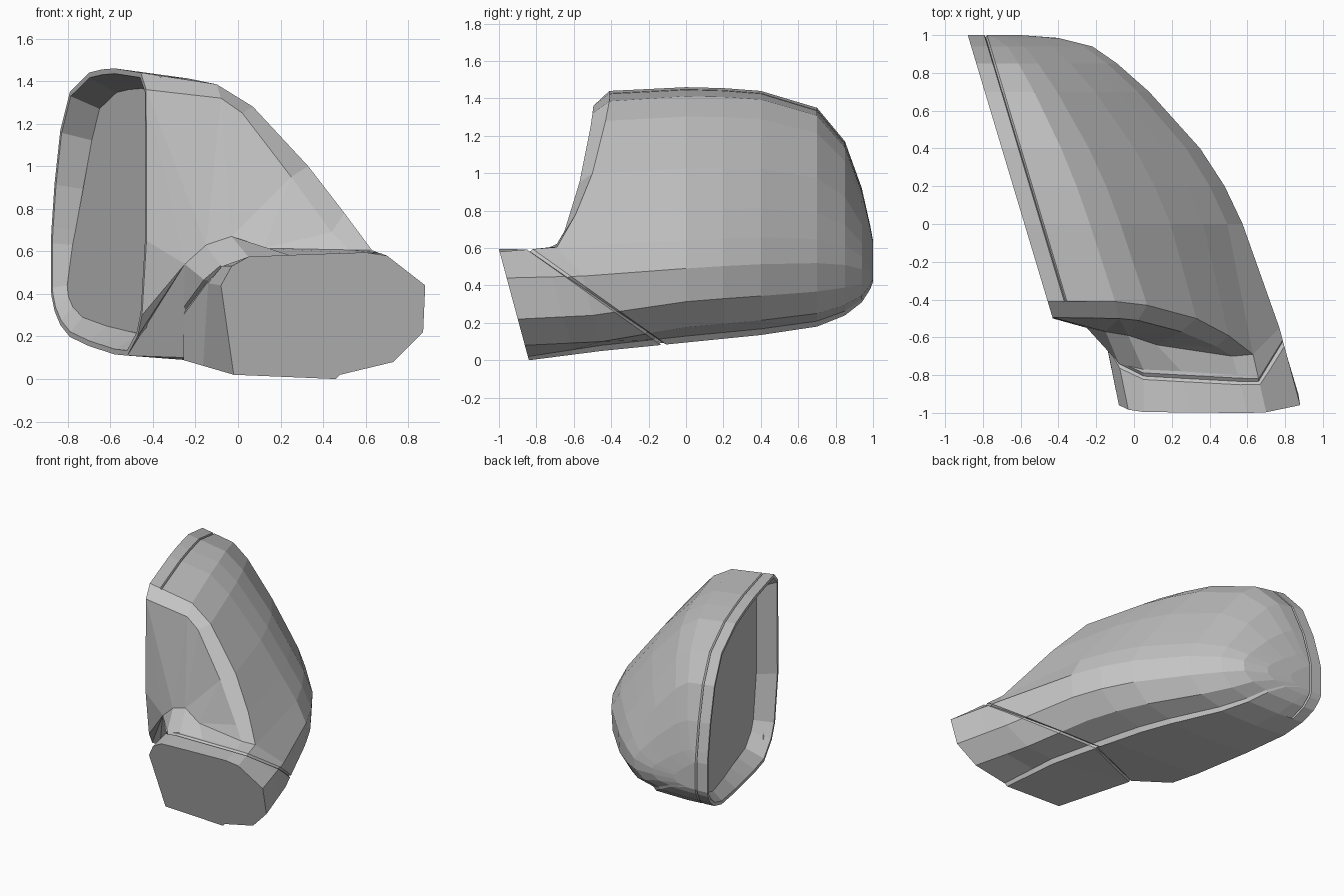
import bpy, bmesh
from mathutils import Vector

old = bpy.data.objects.get("Cube")
if old:
    bpy.data.objects.remove(old, do_unlink=True)

mat = bpy.data.materials.new("plain grey")
mat.use_nodes = True
grey = (0.55, 0.55, 0.55, 1)
mat.diffuse_color = grey
mat.node_tree.nodes["Principled BSDF"].inputs["Base Color"].default_value = grey

bm = bmesh.new()


def V(x, y, z):
    return bm.verts.new((x, y, z))


def lip(y, z):
    """Point on the slanted plane of the opening."""
    return V(-0.58 - 0.3 * y, y, z)


def strip(a, b, closed=False):
    n = len(a)
    return [bm.faces.new((a[i], a[(i + 1) % n], b[(i + 1) % n], b[i]))
            for i in range(n if closed else n - 1)]


def groove(faces, co, no, width, depth):
    """Score a V groove where a plane crosses the given faces."""
    no = Vector(no).normalized()
    faces = {f for f in faces if f.is_valid}
    for off in (-width, width, 0):
        geom = list(faces | {e for f in faces for e in f.edges} | {v for f in faces for v in f.verts})
        r = bmesh.ops.bisect_plane(bm, geom=geom, dist=0.0005,
                                   plane_co=Vector(co) + no * off, plane_no=no)
        faces = {f for f in r["geom"] if isinstance(f, bmesh.types.BMFace)}
    bm.normal_update()
    cut = [v for v in r["geom_cut"] if isinstance(v, bmesh.types.BMVert)]
    for v, n in [(v, v.normal.copy()) for v in cut]:
        v.co -= n * depth


# Housing: front edge section, from the top lip round the outside to the bottom lip
front = [lip(-0.41, 1.44), V(-0.1, -0.41, 1.385), V(0.07, -0.43, 1.28), V(0.33, -0.5, 1.0),
         V(0.5, -0.59, 0.78), V(0.63, -0.69, 0.605), V(0.77, -0.55, 0.45), V(0.75, -0.5, 0.24),
         V(0.6, -0.45, 0.1), V(0.38, -0.45, 0.08), V(0.36, -0.45, 0.05),
         V(-0.26, -0.35, 0.09), lip(-0.2, 0.11)]

# Normalised section with a small step along the underside, then y, outer x, top z, bottom z
profile = [(0, 1), (.3, .965), (.44, .885), (.67, .68), (.82, .52), (.93, .4), (1, .29),
           (.99, .16), (.87, .06), (.68, .025), (.66, 0), (.3, 0), (0, .015)]
stations = [(0, .575, 1.46, .095), (.2, .48, 1.455, .115), (.4, .35, 1.44, .135),
            (.7, .08, 1.35, .18), (.85, -.09, 1.17, .24), (.94, -.22, .92, .31),
            (.985, -.4, .72, .38), (1, -.6, .64, .42)]
sections = [front]
for y, xmax, top, bottom in stations:
    x0 = -0.58 - 0.3 * y
    sections.append([V(x0 + u * (xmax - x0), y, bottom + v * (top - bottom)) for u, v in profile])
shell = []
for a, b in zip(sections, sections[1:]):
    shell += strip(a, b)
shell.append(bm.faces.new(sections[-1]))

# Front wall: bevelled edge, recessed wall and the cove beside the arm
lips = [lip(-0.495, 1.36), lip(-0.5, 0.65), lip(-0.43, 0.3), lip(-0.36, 0.2)]
bevel = [lips[0], V(-0.08, -0.5, 1.32), V(0.02, -0.51, 1.25), V(0.25, -0.57, 0.95),
         V(0.44, -0.65, 0.69), V(0.52, -0.7, 0.607)]
strip(front[:6], bevel)
cove = [V(-0.25, -0.55, 0.54), V(-0.15, -0.57, 0.63), V(-0.03, -0.59, 0.67), V(0.12, -0.64, 0.615)]
for tri in ((bevel[0], lips[1], cove[0]), (bevel[0], cove[0], cove[1]),
            (bevel[0], cove[1], bevel[1]), (bevel[1], cove[1], cove[2]),
            (bevel[1], cove[2], bevel[2]), (bevel[2], cove[2], bevel[3]),
            (bevel[3], cove[2], cove[3]), (bevel[3], cove[3], bevel[4]),
            (bevel[4], cove[3], bevel[5]),
            (cove[0], lips[1], lips[2]), (cove[0], lips[2], lips[3]),
            (cove[0], lips[3], front[12]), (cove[0], front[12], front[11])):
    bm.faces.new(tri)

# Mounting arm: root ring, waist ring and tilted end face
root = front[5:12] + cove + [bevel[5]]
end = [V(x, -0.84 - 0.27 * z, z) for x, z in
       ((.7, .58), (.88, .44), (.87, .22), (.73, .08), (.48, .02), (.46, 0), (-.02, .02),
        (-.08, .44), (-.03, .53), (.05, .575), (.3, .585), (.6, .595))]
waist = [V(*r.co.lerp(e.co, 0.4)) for r, e in zip(root, end)]
inner = ((-.14, -.66, .45), (-.08, -.74, .53), (.05, -.77, .572), (.25, -.78, .58), (.55, -.8, .592))
for v, co in zip(waist[7:], inner):
    v.co = co
arm = strip(root, waist, True) + strip(waist, end, True)
bm.faces.new(end)

# Opening face, kept whole until the grooves are scored
loop = [s[0] for s in sections] + [s[12] for s in reversed(sections)] + lips[::-1]
opening = bm.faces.new(loop)
bmesh.ops.recalc_face_normals(bm, faces=bm.faces[:])

# Panel gaps: along the rim, across the arm and across its underside
mid = {f: f.calc_center_median() for f in arm + shell}
low = [f for f, c in mid.items() if c.z < 0.6 and c.y < 0.1 and c.x > -0.25]
under = [f for f in low if f.normal.z < -0.9 and mid[f].x < 0.3]
sides = [f for f in low if f not in under]
rear = [f for f in shell if f not in low and mid[f].z > 0.25]
groove(rear, (-0.485, 0, 0), (1, 0.3, 0), 0.007, 0.01)
groove(sides, (0, -0.83, 0.59), (0, 1, 1.4), 0.01, 0.013)
groove(under, (0.24, -0.13, 0.08), (0.22, -0.5, 0), 0.01, 0.013)

# Recessed mirror bed inside the rim, shallower towards its lower rear
bmesh.ops.inset_region(bm, faces=[opening], thickness=0.025, depth=0)
bmesh.ops.inset_region(bm, faces=[opening], thickness=0.07, depth=-0.13)
for v in opening.verts:
    v.co.x -= 0.14 * max(0, v.co.y) * max(0, 1 - v.co.z)

mesh = bpy.data.meshes.new("mirror_housing")
bm.to_mesh(mesh)
bm.free()
mesh.materials.append(mat)
housing = bpy.data.objects.new("mirror_housing", mesh)
bpy.context.collection.objects.link(housing)
